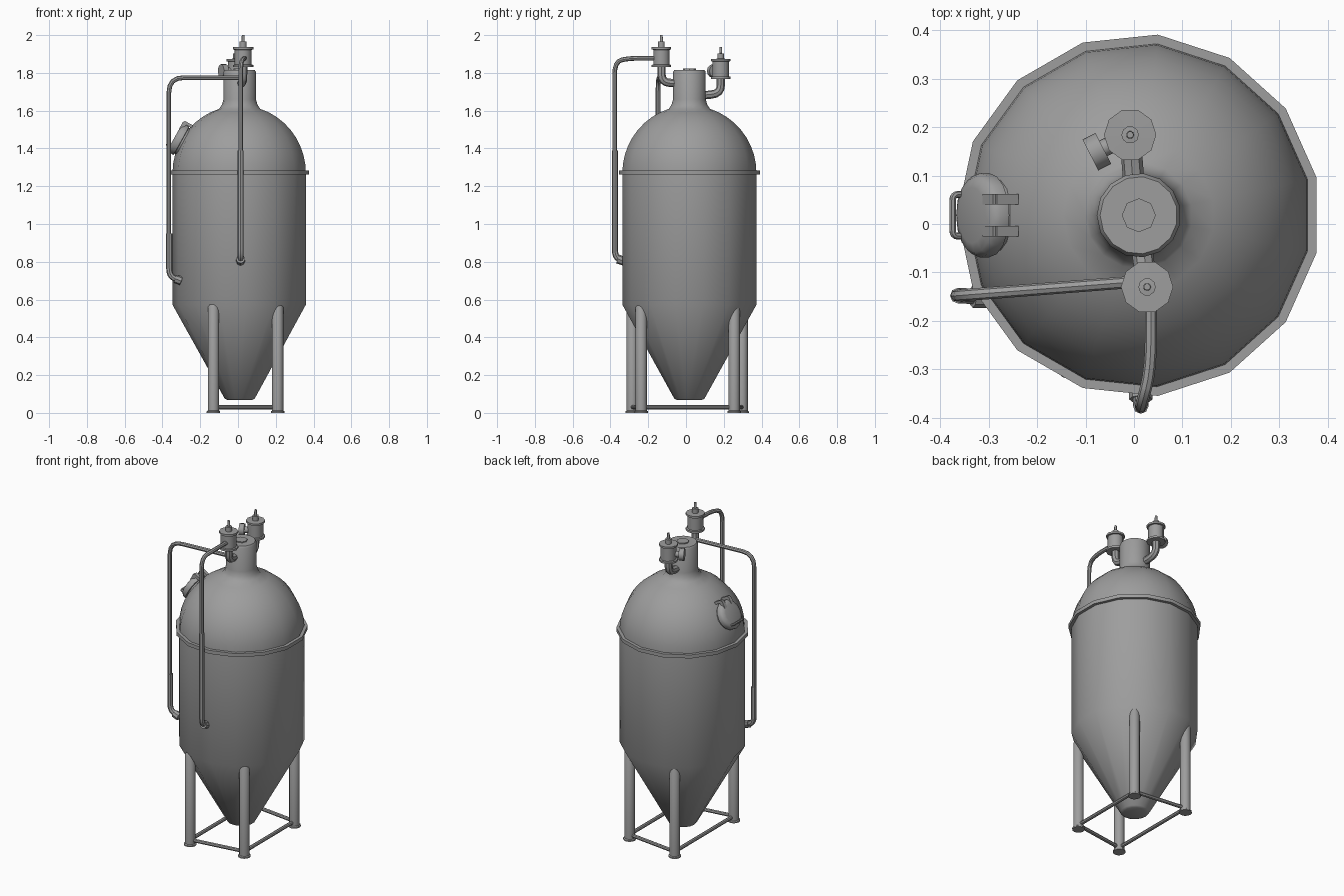
import bpy, bmesh
from math import cos, sin, pi, radians
from mathutils import Vector, Matrix

old = bpy.data.objects.get("Cube")
if old:
    bpy.data.objects.remove(old, do_unlink=True)

steel = bpy.data.materials.new("brushed grey steel")
steel.use_nodes = True
GREY = (0.34, 0.34, 0.34, 1)
steel.diffuse_color = GREY
bsdf = next(n for n in steel.node_tree.nodes if n.type == 'BSDF_PRINCIPLED')
bsdf.inputs["Base Color"].default_value = GREY

CX, CY = 0.01, 0.018          # tank axis


def finish(obj):
    """Give the part its material and smooth shading with sharp edges."""
    obj.data.materials.clear()
    obj.data.materials.append(steel)
    bpy.ops.object.select_all(action='DESELECT')
    obj.select_set(True)
    bpy.context.view_layer.objects.active = obj
    bpy.ops.object.shade_smooth_by_angle(angle=radians(40))
    return obj


def add_mesh(name, bm):
    bmesh.ops.recalc_face_normals(bm, faces=bm.faces)
    mesh = bpy.data.meshes.new(name)
    bm.to_mesh(mesh)
    bm.free()
    obj = bpy.data.objects.new(name, mesh)
    bpy.context.collection.objects.link(obj)
    return finish(obj)


def lathe(name, profile, loc, sides, axis=(0, 0, 1), phase=0.0):
    """Revolve (radius, height) pairs about an axis and cap both ends."""
    bm = bmesh.new()
    turn = Vector((0, 0, 1)).rotation_difference(Vector(axis)).to_matrix()
    rings = []
    for r, h in profile:
        ring = []
        for i in range(sides):
            a = phase + 2 * pi * i / sides
            ring.append(bm.verts.new(turn @ Vector((r * cos(a), r * sin(a), h)) + Vector(loc)))
        rings.append(ring)
    for lo, hi in zip(rings, rings[1:]):
        for i in range(sides):
            j = (i + 1) % sides
            bm.faces.new((lo[i], lo[j], hi[j], hi[i]))
    bm.faces.new(rings[0][::-1])
    bm.faces.new(rings[-1])
    return add_mesh(name, bm)


def tube(name, corners, radius, bend=0.0):
    """Round tube along corner points, with each corner eased by the bend size."""
    pts = [Vector(c) for c in corners]
    path = [pts[0]]
    for before, p, after in zip(pts, pts[1:], pts[2:]):
        d0, d1 = before - p, after - p
        a = p + d0.normalized() * min(bend, d0.length * 0.49)
        b = p + d1.normalized() * min(bend, d1.length * 0.49)
        for k in range(5):
            t = k / 4
            path.append(a * (1 - t) ** 2 + p * 2 * t * (1 - t) + b * t * t)
    path.append(pts[-1])
    curve = bpy.data.curves.new(name, 'CURVE')
    curve.dimensions = '3D'
    curve.bevel_depth = radius
    curve.bevel_resolution = 2
    curve.use_fill_caps = True
    spline = curve.splines.new('POLY')
    spline.points.add(len(path) - 1)
    for point, co in zip(spline.points, path):
        point.co = (*co, 1)
    obj = bpy.data.objects.new(name, curve)
    bpy.context.collection.objects.link(obj)
    bpy.ops.object.select_all(action='DESELECT')
    obj.select_set(True)
    bpy.context.view_layer.objects.active = obj
    bpy.ops.object.convert(target='MESH')
    return finish(bpy.context.view_layer.objects.active)


# Tank: cone, cylinder, hemispherical dome and neck in one profile
R, SHOULDER = 0.357, 1.27
profile = [(0.065, 0.068), (0.08, 0.075), (R, 0.573)]
for k in range(10):
    a = radians(72) * k / 9
    profile.append((R * cos(a), SHOULDER + R * sin(a)))
profile += [(0.095, 1.632), (0.087, 1.66), (0.087, 1.805), (0.08, 1.816)]
lathe("tank", profile, (CX, CY, 0), 15, phase=radians(12))
lathe("seam_ring", [(0.35, 1.262), (0.375, 1.262), (0.375, 1.284), (0.35, 1.284)],
      (CX, CY, 0), 15, phase=radians(12))
lathe("neck_cap", [(0.035, 1.81), (0.035, 1.822)], (CX, CY, 0), 8)

# Legs with foot pads, and the rails joining them
legs = [(0.21, -0.237), (0.21, 0.255), (-0.13, 0.297), (-0.13, -0.285)]
for i, (x, y) in enumerate(legs):
    lathe(f"leg_{i + 1}", [(0.036, 0), (0.036, 0.008), (0.03, 0.012), (0.03, 0.56),
                           (0.02, 0.575)], (x, y, 0), 12)
    nx, ny = legs[(i + 1) % 4]
    tube(f"rail_{i + 1}", [(x, y, 0.03), (nx, ny, 0.03)], 0.011)


# Relief valves: flanged drum with a stepped stem
def valve(name, x, y, z):
    lathe(name, [(0.054, 0), (0.054, 0.012), (0.045, 0.014), (0.045, 0.092), (0.054, 0.094),
                 (0.054, 0.106), (0.018, 0.107), (0.018, 0.135), (0.008, 0.136),
                 (0.007, 0.17)], (x, y, z), 10)


V1, V2 = (0.027, -0.13), (-0.008, 0.184)
valve("front_valve", *V1, 1.83)
valve("back_valve", *V2, 1.768)
tube("front_valve_elbow", [(*V1, 1.84), (*V1, 1.75), (0.015, -0.04, 1.745)], 0.022, 0.05)
tube("back_valve_elbow", [(*V2, 1.78), (*V2, 1.69), (0.0, 0.08, 1.68)], 0.022, 0.06)

# Round gauge on the side of the back valve
out = Vector((-0.89, -0.45, 0))
gauge = Vector((*V2, 1.81))
lathe("gauge", [(0.018, 0.03), (0.018, 0.062), (0.036, 0.062), (0.036, 0.092)],
      gauge, 12, axis=out)

# Side pipe and front pipe, each with a thicker lower sleeve and an end fitting
tube("side_pipe", [(0.02, -0.118, 1.775), (-0.366, -0.148, 1.775),
                   (-0.366, -0.148, 0.72), (-0.3, -0.15, 0.695)], 0.0125, 0.08)
tube("side_pipe_sleeve", [(-0.364, -0.148, 0.95), (-0.364, -0.148, 0.725),
                          (-0.31, -0.15, 0.7)], 0.016, 0.04)
tube("side_pipe_fitting", [(-0.333, -0.15, 0.71), (-0.30, -0.15, 0.698)], 0.023)
tube("front_pipe", [(0.035, -0.13, 1.878), (0.035, -0.30, 1.878), (0.014, -0.378, 1.86),
                    (0.014, -0.378, 0.82), (0.014, -0.33, 0.8)], 0.0125, 0.07)
tube("front_pipe_sleeve", [(0.014, -0.376, 1.39), (0.014, -0.376, 0.825),
                           (0.014, -0.335, 0.805)], 0.016, 0.04)
tube("front_pipe_fitting", [(0.014, -0.362, 0.815), (0.014, -0.32, 0.8)], 0.024)

# Round hatch on the dome, in a frame facing outward along the dome normal
tilt = radians(29)
normal = Vector((-cos(tilt), 0, sin(tilt)))
upward = Vector((sin(tilt), 0, cos(tilt)))
side = Vector((0, 1, 0))
centre = Vector((CX, CY, SHOULDER))


def on_hatch(d, u, s):
    return centre + normal * d + upward * u + side * s


lathe("hatch", [(0.078, 0.31), (0.078, 0.352), (0.087, 0.354), (0.087, 0.375),
                (0.078, 0.388), (0.058, 0.394)], centre, 16, axis=normal)
tube("hatch_handle", [on_hatch(0.385, -0.055, -0.043), on_hatch(0.409, -0.055, -0.043),
                      on_hatch(0.409, -0.055, 0.043), on_hatch(0.385, -0.055, 0.043)],
     0.007, 0.012)
frame = Matrix((normal, upward, side)).transposed().to_4x4()
for label, s in (("front", -0.033), ("back", 0.033)):
    bm = bmesh.new()
    for size, d, u in (((0.022, 0.045, 0.022), 0.384, 0.07), ((0.05, 0.016, 0.022), 0.365, 0.092)):
        place = Matrix.Translation(on_hatch(d, u, s)) @ frame @ Matrix.Diagonal((*size, 1))
        bmesh.ops.create_cube(bm, size=1, matrix=place)
    add_mesh(f"hatch_hinge_{label}", bm)
